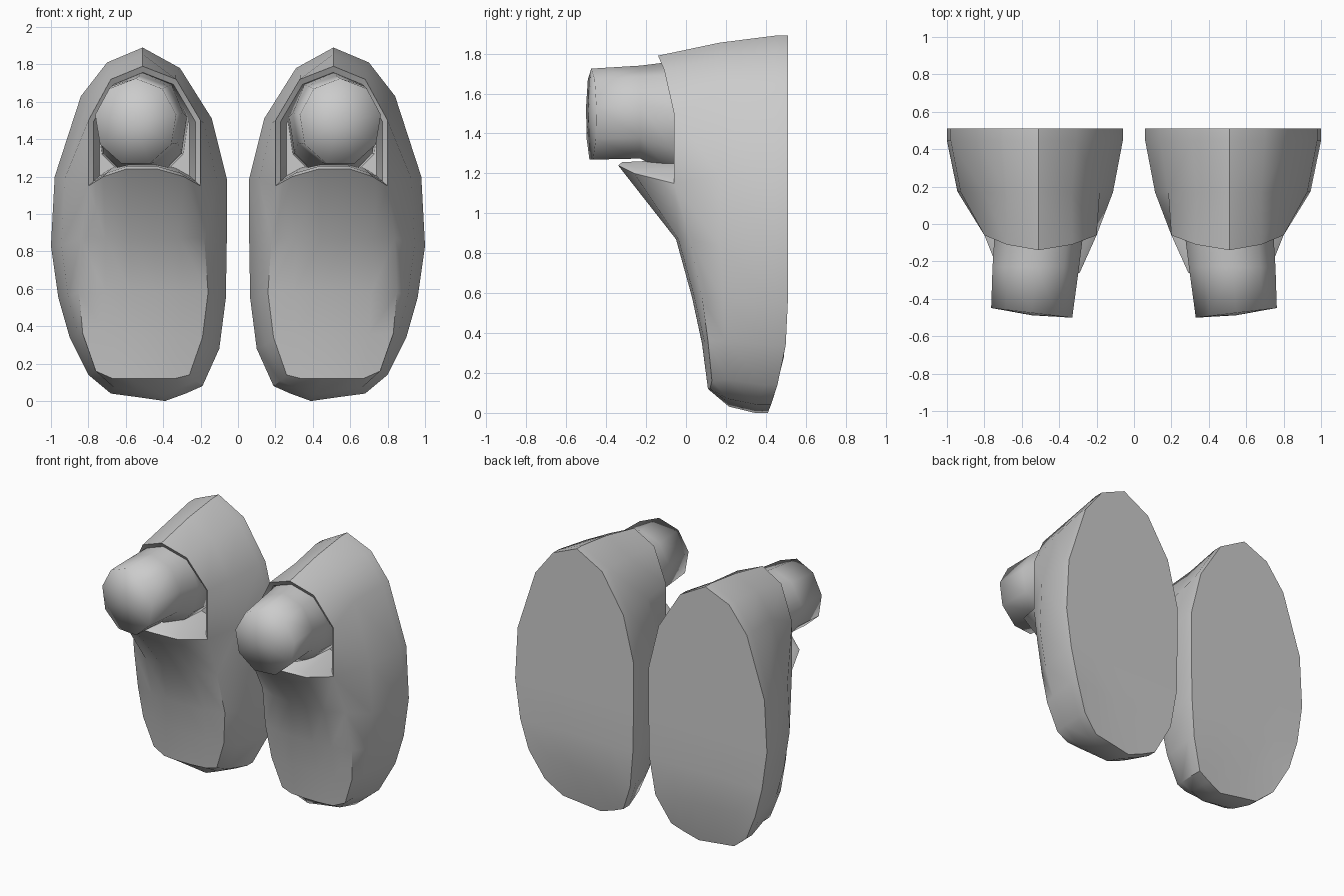
import bpy, bmesh, math
from mathutils import Vector

if "Cube" in bpy.data.objects:
    bpy.data.objects.remove(bpy.data.objects["Cube"])

CX = 0.515
# Back outline (x, z): bottom left to right, up the right side, over the top, down the left
OUT = [(.19, .08), (.28, .04), (.39, 0), (.53, .02), (.68, .04), (.80, .14),
       (.90, .34), (.96, .55), (1.0, .83), (.98, 1.2),
       (.84, 1.63), (.70, 1.81), (.51, 1.89), (.31, 1.78), (.14, 1.51),
       (.06, 1.19), (.06, .85), (.065, .55), (.10, .28)]
# Front edge loop (x, y, z), same order: foot of the front, sides, opening arch
FRONT = [(.26, .13, .14), (.34, .12, .12), (.45, .11, .12), (.58, .11, .12), (.67, .12, .12), (.76, .13, .16),
         (.83, .11, .36), (.85, .08, .58), (.84, .02, .87), (.80, -.06, 1.15),
         (.80, -.06, 1.5), (.68, -.11, 1.72), (.51, -.14, 1.79), (.33, -.11, 1.72), (.20, -.06, 1.5),
         (.20, -.06, 1.15), (.18, .02, .87), (.16, .08, .58), (.19, .11, .34)]
# Pouting lip between the two opening corners, left to right
LIP = [(.29, -.26, 1.2), (.43, -.34, 1.24), (.60, -.34, 1.24), (.72, -.26, 1.2)]
# Left/right column pairs that form rows up the lower front and the back
LOW_ROWS = [(18, 6), (17, 7), (16, 8)]
TOP_ROWS = [(15, 9), (14, 10), (13, 11)]


def back_y(z):
    return .51 if z > .5 else .51 - .10 * ((.5 - z) / .5) ** 2


def bridge(bm, a, b, closed=True):
    n = len(a)
    for i in range(n if closed else n - 1):
        j = (i + 1) % n
        bm.faces.new((a[i], a[j], b[j], b[i]))


def finish(bm, name, angle):
    bmesh.ops.recalc_face_normals(bm, faces=bm.faces)
    me = bpy.data.meshes.new(name)
    bm.to_mesh(me)
    bm.free()
    ob = bpy.data.objects.new(name, me)
    bpy.context.collection.objects.link(ob)
    bpy.context.view_layer.objects.active = ob
    ob.select_set(True)
    bpy.ops.object.shade_smooth_by_angle(angle=math.radians(angle))
    ob.select_set(False)
    mod = ob.modifiers.new("mirror", 'MIRROR')
    mod.use_mirror_merge = False
    return ob


def row(bm, left, right, ys):
    """Four inner vertices between two side vertices, at given depths."""
    pts = [left.co.lerp(right.co, (k + 1) / 5) for k in range(4)]
    return [left] + [bm.verts.new((p.x, y, p.z)) for p, y in zip(pts, ys)] + [right]


def make_shell():
    bm = bmesh.new()
    back = [bm.verts.new((x, back_y(z), z)) for x, z in OUT]
    edge = [bm.verts.new((x, back_y(z) - .065, z)) for x, z in OUT]
    mid = [bm.verts.new((CX + (x - CX) * .885, .17 + .05 * max(0, .9 - z), .9 + (z - .9) * .965))
           for x, z in OUT]
    front = [bm.verts.new(p) for p in FRONT]
    for a, b in ((back, edge), (edge, mid), (mid, front)):
        bridge(bm, a, b)

    # lower front panel up to the lip
    prev = front[:6]
    for (l, r), y in zip(LOW_ROWS, (.08, .03, -.05)):
        cur = row(bm, front[l], front[r], (y + .012, y, y, y + .012))
        bridge(bm, prev, cur, False)
        prev = cur
    lip = [bm.verts.new(p) for p in LIP]
    bridge(bm, prev, [front[15]] + lip + [front[9]], False)

    # opening: rim thickness, tapering walls and floor of the recess
    loop = front[9:16] + lip
    c = Vector((.50, 0, 1.42))

    def inset(s, depth):
        out = []
        for v in loop:
            d = v.co - c
            out.append(bm.verts.new((c.x + d.x * s, depth(v.co.y), c.z + d.z * s)))
        return out
    rim = inset(.91, lambda y: y + .02)
    deep = inset(.80, lambda y: .10)
    bridge(bm, loop, rim)
    bridge(bm, rim, deep)
    bm.faces.new(deep)

    # back panel
    prev = back[:6]
    for l, r in LOW_ROWS + TOP_ROWS:
        y = back[l].co.y
        cur = row(bm, back[l], back[r], (y,) * 4)
        bridge(bm, prev, cur, False)
        prev = cur
    bm.faces.new(prev + [back[12]])
    return finish(bm, "shell", 40)


def make_peg():
    # nine-sided peg: (centre x, centre z, radius x, radius z, y, tilt)
    stations = [(.51, 1.47, .25, .30, .10, 0), (.51, 1.47, .24, .29, -.07, 0),
                (.525, 1.50, .235, .24, -.23, 0), (.547, 1.49, .22, .235, -.475, .12)]
    bm = bmesh.new()
    rings = []
    for cx, cz, rx, rz, y, tilt in stations:
        ring = []
        for k in range(9):
            a = math.pi / 2 + math.tau * k / 9
            dx = rx * math.cos(a)
            ring.append(bm.verts.new((cx + dx, y + tilt * dx, cz + rz * math.sin(a))))
        rings.append(ring)
    for a, b in zip(rings, rings[1:]):
        bridge(bm, a, b)
    bm.faces.new(rings[0])
    tip = bm.verts.new((.547, -.488, 1.49))
    for k in range(9):
        bm.faces.new((rings[-1][k], rings[-1][(k + 1) % 9], tip))
    return finish(bm, "peg", 120)


make_shell()
make_peg()
